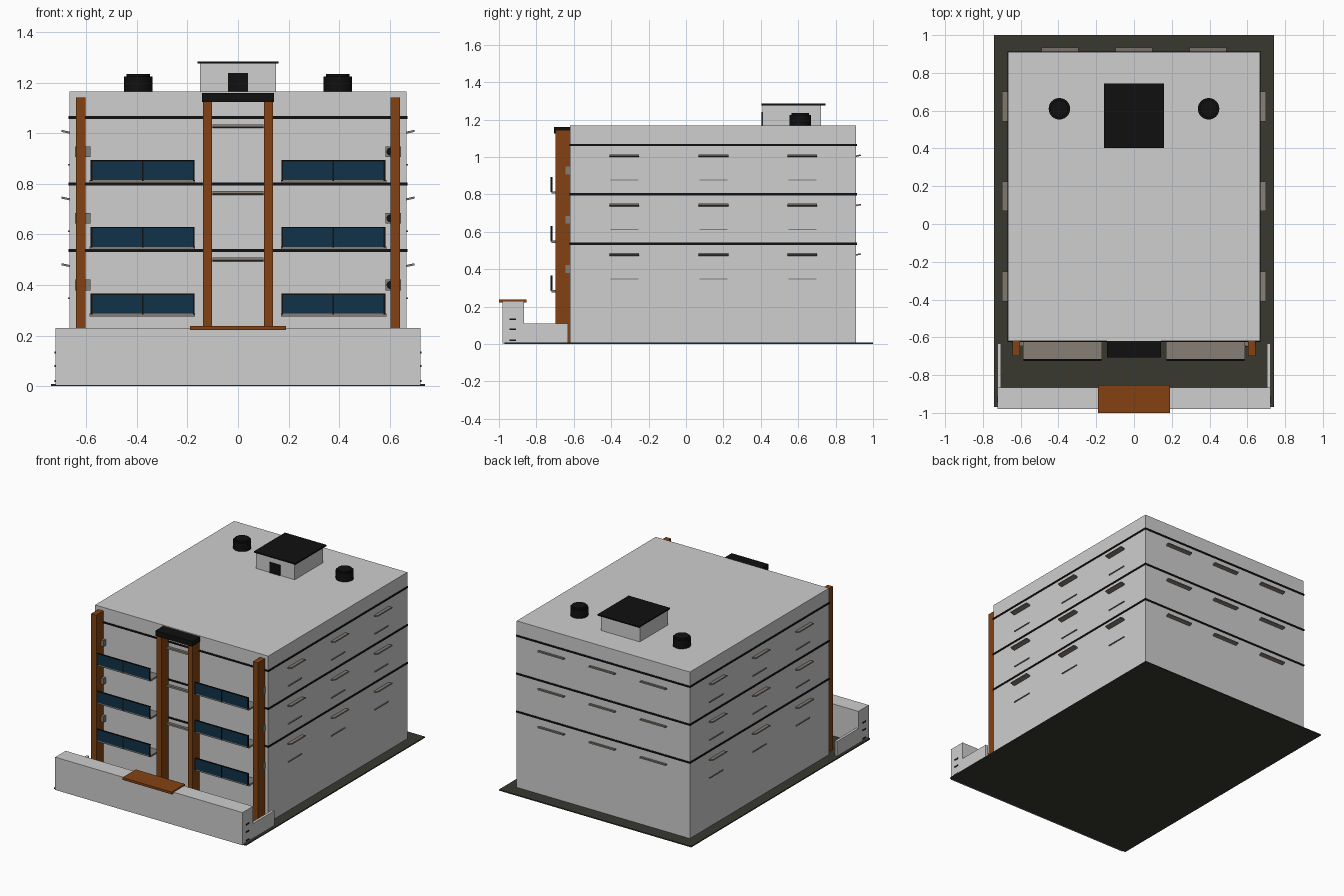
import bpy
import bmesh
from math import radians
from mathutils import Vector

cube = bpy.data.objects.get("Cube")
if cube:
    bpy.data.objects.remove(cube)


def material(name, colour):
    m = bpy.data.materials.new(name)
    m.use_nodes = True
    m.diffuse_color = (*colour, 1)
    bsdf = m.node_tree.nodes["Principled BSDF"]
    bsdf.inputs["Base Color"].default_value = (*colour, 1)
    bsdf.inputs["Roughness"].default_value = 0.8
    return m


WALL = material("pale plaster", (0.62, 0.62, 0.62))
BROWN = material("brown cladding", (0.23, 0.055, 0.006))
BLACK = material("black trim", (0.005, 0.005, 0.005))
BLUE = material("dark blue glass", (0.005, 0.032, 0.065))
STONE = material("taupe stone", (0.24, 0.21, 0.18))
PAVING = material("dark olive paving", (0.04, 0.04, 0.03))


def finish(name, bm, mat):
    mesh = bpy.data.meshes.new(name)
    bm.to_mesh(mesh)
    bm.free()
    mesh.materials.append(mat)
    obj = bpy.data.objects.new(name, mesh)
    bpy.context.collection.objects.link(obj)
    return obj


def box(name, x, y, z, mat, tilt=(0, 0, 0)):
    """Box from three (low, high) ranges, tilted about its own centre."""
    lo, hi = Vector((x[0], y[0], z[0])), Vector((x[1], y[1], z[1]))
    bm = bmesh.new()
    bmesh.ops.create_cube(bm, size=1)
    bmesh.ops.scale(bm, vec=hi - lo, verts=bm.verts)
    obj = finish(name, bm, mat)
    obj.location = (lo + hi) / 2
    obj.rotation_euler = tilt
    return obj


def drum(name, centre, radius, depth, mat, segments=16, tilt=(0, 0, 0)):
    bm = bmesh.new()
    bmesh.ops.create_cone(bm, cap_ends=True, segments=segments,
                          radius1=radius, radius2=radius, depth=depth)
    obj = finish(name, bm, mat)
    obj.location = centre
    obj.rotation_euler = tilt
    return obj


def span(centre, half):
    return (centre - half, centre + half)


def mirrored(low, high, side):
    return tuple(sorted((low * side, high * side)))


SIDES = ((1, "left"), (-1, "right"))
FLOORS = (0, 0.264, 0.528)
WIDTH, FRONT, BACK, TOP = 0.667, -0.62, 0.91, 1.167

# Ground and main block
box("ground_slab", (-0.74, 0.74), (-0.97, 1), (0, 0.008), PAVING)
box("main_block", (-WIDTH, WIDTH), (FRONT, BACK), (0.004, TOP), WALL)

# Floor bands wrap around the block
for i, dz in enumerate(FLOORS):
    box(f"floor_band_{i}", span(0, WIDTH + 0.004), (FRONT - 0.004, BACK + 0.004),
        span(0.536 + dz, 0.006), BLACK)

# Front boundary wall with entrance canopy
box("front_wall", (-0.722, 0.722), (-0.98, -0.865), (0.002, 0.23), WALL)
box("entrance_canopy", (-0.19, 0.19), (-1, -0.853), (0.222, 0.238), BROWN)
for s, label in SIDES:
    box(f"{label}_low_wall", mirrored(0.704, 0.722, s), (-0.866, -0.632),
        (0.002, 0.11), WALL)
    for i, z in enumerate((0.02, 0.08, 0.132)):
        box(f"{label}_wall_slot_{i}", mirrored(0.72, 0.726, s),
            span(-0.927, 0.017), span(z, 0.004), BLACK)

# Facade columns and cap
for s, label in SIDES:
    box(f"{label}_outer_column", mirrored(0.603, 0.642, s), (-0.698, FRONT),
        (0.004, 1.143), BROWN)
    box(f"{label}_inner_column", mirrored(0.102, 0.138, s), (-0.698, FRONT),
        (0.004, 1.126), BROWN)
box("column_cap", (-0.142, 0.142), (-0.706, FRONT), (1.125, 1.161), BLACK)

for i, dz in enumerate(FLOORS):
    # Stair window hood between the inner columns
    box(f"stair_hood_{i}", (-0.1, 0.1), (-0.65, FRONT + 0.005),
        span(0.5 + dz, 0.005), STONE, (radians(-10), 0, 0))

    for s, label in SIDES:
        # Balcony: slab, glass panel, posts and rail
        box(f"{label}_balcony_slab_{i}", mirrored(0.17, 0.587, s),
            (-0.718, FRONT), (0.276 + dz, 0.288 + dz), STONE)
        box(f"{label}_balcony_glass_{i}", mirrored(0.176, 0.58, s),
            (-0.722, -0.716), (0.287 + dz, 0.362 + dz), BLUE)
        box(f"{label}_balcony_rail_{i}", mirrored(0.172, 0.584, s),
            (-0.724, -0.714), (0.361 + dz, 0.366 + dz), BLACK)
        for j, px in enumerate((0.176, 0.378, 0.58)):
            box(f"{label}_balcony_post_{i}_{j}", span(px * s, 0.003),
                (-0.724, -0.714), (0.284 + dz, 0.363 + dz), BLACK)

        # Air conditioner with an off-centre fan
        ax = 0.615 * s
        box(f"{label}_air_conditioner_{i}", span(ax, 0.031), (-0.645, FRONT),
            span(0.4 + dz, 0.021), STONE)
        drum(f"{label}_air_conditioner_fan_{i}", (ax - 0.011, -0.646, 0.4 + dz),
             0.016, 0.006, BLACK, 16, (radians(90), 0, 0))

        # Side window hoods and sills
        for j, y in enumerate((-0.33, 0.147, 0.622)):
            box(f"{label}_window_hood_{i}_{j}", mirrored(0.66, 0.699, s),
                span(y, 0.079), span(0.478 + dz, 0.004), STONE,
                (0, radians(-12 * s), 0))
            box(f"{label}_window_sill_{i}_{j}", mirrored(0.66, 0.673, s),
                span(y, 0.075), span(0.348 + dz, 0.003), STONE)

    # Back window hoods
    for j, x in enumerate((-0.393, 0, 0.393)):
        box(f"back_window_hood_{i}_{j}", span(x, 0.098), (0.9, 0.935),
            span(0.478 + dz, 0.004), STONE, (radians(12), 0, 0))

# Roof stair house
box("roof_house", (-0.15, 0.15), (0.41, 0.722), (TOP - 0.002, 1.277), WALL)
box("roof_house_roof", (-0.16, 0.16), (0.403, 0.745), (1.276, 1.285), BLACK)
box("roof_house_door", (-0.04, 0.04), (0.405, 0.412), (TOP, 1.24), BLACK)

# Roof water tanks with lids
for s, label in SIDES:
    drum(f"{label}_water_tank", (0.395 * s, 0.61, 1.195), 0.057, 0.06, BLACK, 24)
    drum(f"{label}_water_tank_lid", (0.395 * s, 0.61, 1.229), 0.047, 0.012, BLACK, 24)
